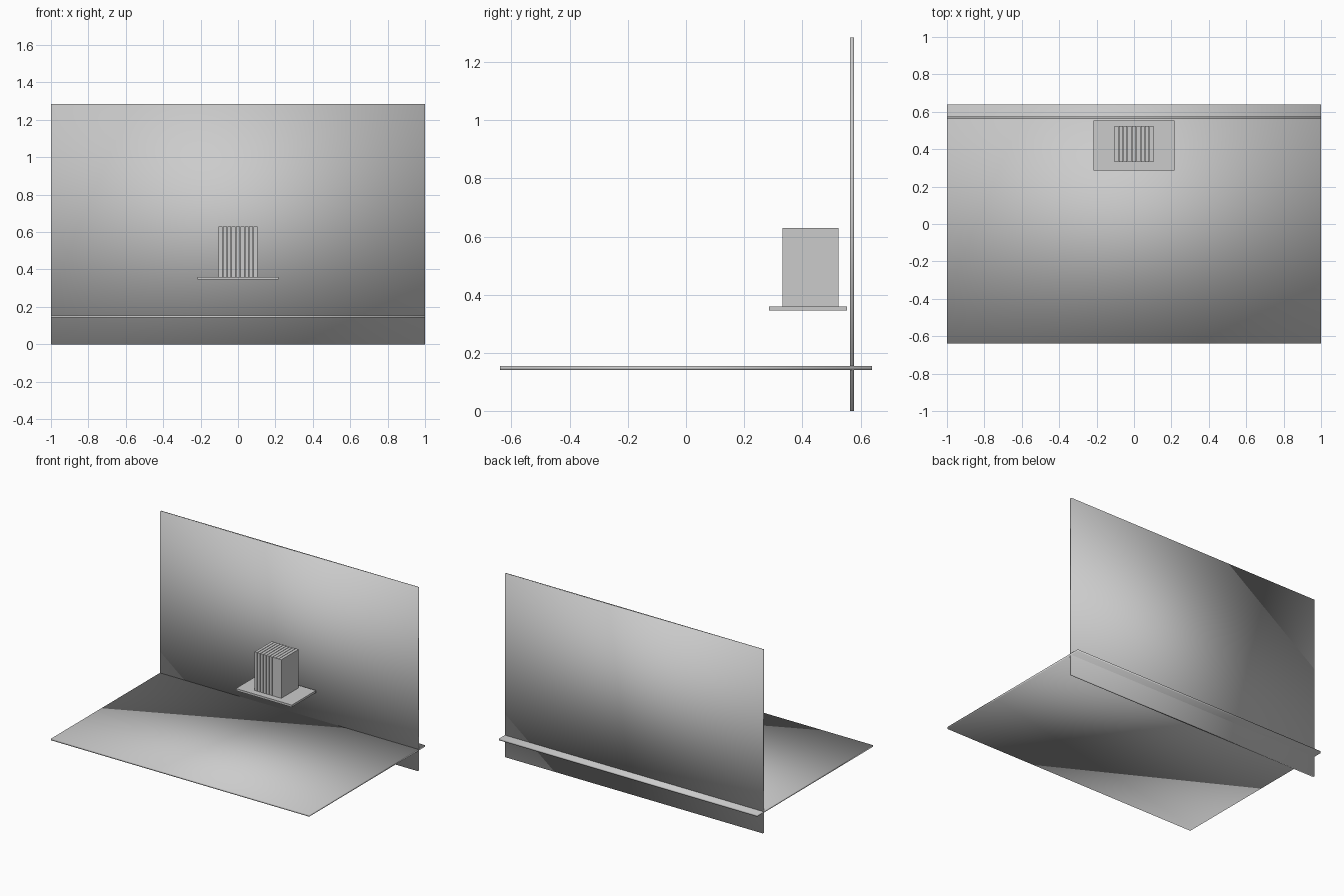
import bpy

default = bpy.data.objects.get("Cube")
if default:
    bpy.data.objects.remove(default, do_unlink=True)

grey = bpy.data.materials.new("plain grey")
grey.use_nodes = True
colour = (0.6, 0.6, 0.6, 1)
grey.diffuse_color = colour
grey.node_tree.nodes["Principled BSDF"].inputs["Base Color"].default_value = colour


def box(name, x, y, z, smooth=False):
    """Box spanning the given (low, high) range on each axis."""
    spans = (x, y, z)
    bpy.ops.mesh.primitive_cube_add(size=1)
    ob = bpy.context.object
    ob.name = name
    ob.location = [(low + high) / 2 for low, high in spans]
    ob.scale = [high - low for low, high in spans]
    bpy.ops.object.transform_apply(location=False, rotation=False, scale=True)
    ob.data.materials.append(grey)
    if smooth:
        bpy.ops.object.shade_smooth()
    return ob


# Large crossing panels, softly shaded across their corners
box("floor_panel", (-1, 1), (-0.64, 0.64), (0.141, 0.154), smooth=True)
box("back_wall", (-1, 1), (0.564, 0.578), (0, 1.285), smooth=True)

# Small shelf in front of the wall
box("shelf", (-0.217, 0.217), (0.286, 0.554), (0.345, 0.36))

# Row of upright slats standing on the shelf, with narrow slits between
COUNT = 9
HALF_WIDTH = 0.104
SLIT = 0.003
width = (2 * HALF_WIDTH - SLIT * (COUNT - 1)) / COUNT
for i in range(COUNT):
    left = -HALF_WIDTH + i * (width + SLIT)
    box(f"slat_{i + 1}", (left, left + width), (0.331, 0.524), (0.36, 0.63))
